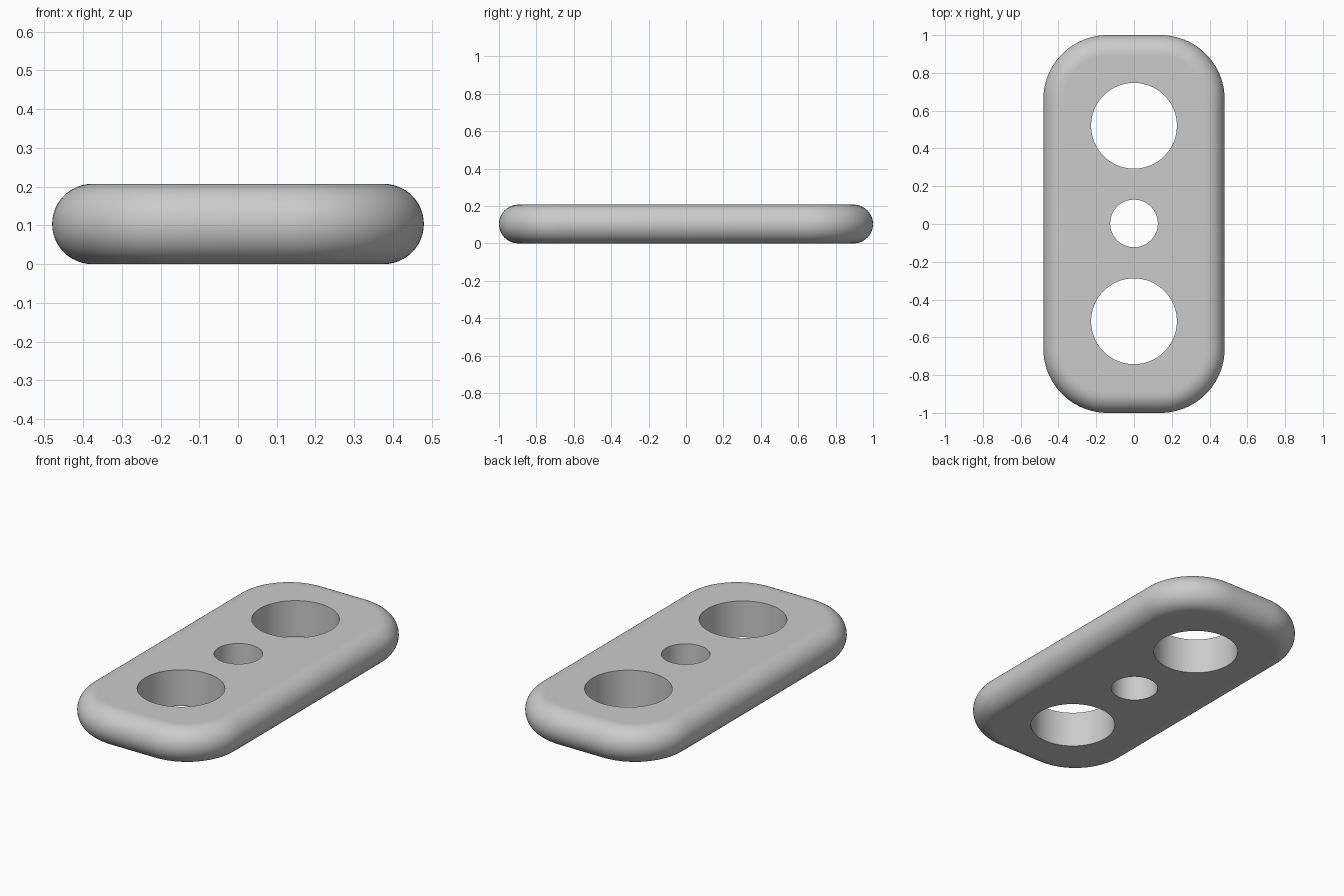
import bpy, bmesh
from math import sin, cos, pi

cube = bpy.data.objects.get("Cube")
if cube:
    bpy.data.objects.remove(cube)

HALF_X, HALF_Y, HEIGHT = 0.48, 1.0, 0.207
CORNER = 0.34
EDGE = HEIGHT / 2
CORNER_STEPS, EDGE_STEPS = 24, 24

# Plain grey material
grey = bpy.data.materials.new("light_grey")
grey.use_nodes = True
colour = (0.6, 0.6, 0.6, 1)
grey.diffuse_color = colour
grey.node_tree.nodes["Principled BSDF"].inputs["Base Color"].default_value = colour


def outline(inset):
    """Rounded rectangle, counter-clockwise, shrunk by inset."""
    points = []
    for k, (sx, sy) in enumerate([(1, 1), (-1, 1), (-1, -1), (1, -1)]):
        for i in range(CORNER_STEPS + 1):
            a = (k + i / CORNER_STEPS) * pi / 2
            r = CORNER - inset
            points.append((sx * (HALF_X - CORNER) + r * cos(a),
                           sy * (HALF_Y - CORNER) + r * sin(a)))
    return points


# Plate with a fully rounded rim: stacked outlines following a half circle
bm = bmesh.new()
rings = []
for j in range(EDGE_STEPS + 1):
    a = -pi / 2 + pi * j / EDGE_STEPS
    z = EDGE + EDGE * sin(a)
    rings.append([bm.verts.new((x, y, z)) for x, y in outline(EDGE - EDGE * cos(a))])
for low, high in zip(rings, rings[1:]):
    n = len(low)
    for i in range(n):
        k = (i + 1) % n
        bm.faces.new((low[i], low[k], high[k], high[i]))
bm.faces.new(rings[0][::-1])
bm.faces.new(rings[-1])
mesh = bpy.data.meshes.new("plate")
bm.to_mesh(mesh)
bm.free()
plate = bpy.data.objects.new("plate", mesh)
bpy.context.collection.objects.link(plate)
mesh.materials.append(grey)
bpy.context.view_layer.objects.active = plate


# Three round through holes along the length
def drill(y, radius):
    bpy.ops.mesh.primitive_cylinder_add(vertices=96, radius=radius, depth=1,
                                        location=(0, y, EDGE))
    cutter = bpy.context.object
    cutter.name = "hole_cutter"
    cutter.hide_render = True
    cutter.data.materials.append(grey)
    bpy.context.view_layer.objects.active = plate
    cut = plate.modifiers.new("hole", "BOOLEAN")
    cut.operation = "DIFFERENCE"
    cut.solver = "EXACT"
    cut.object = cutter
    bpy.ops.object.modifier_apply(modifier=cut.name)
    bpy.data.objects.remove(cutter)


for y, radius in [(0.52, 0.227), (0.003, 0.126), (-0.515, 0.227)]:
    drill(y, radius)

# Smooth rim and hole walls, flat top and bottom
bpy.ops.object.select_all(action="DESELECT")
plate.select_set(True)
bpy.context.view_layer.objects.active = plate
bpy.ops.object.shade_smooth_by_angle(angle=pi / 6)
for face in plate.data.polygons:
    if abs(face.normal.z) > 0.9999:
        face.use_smooth = False
